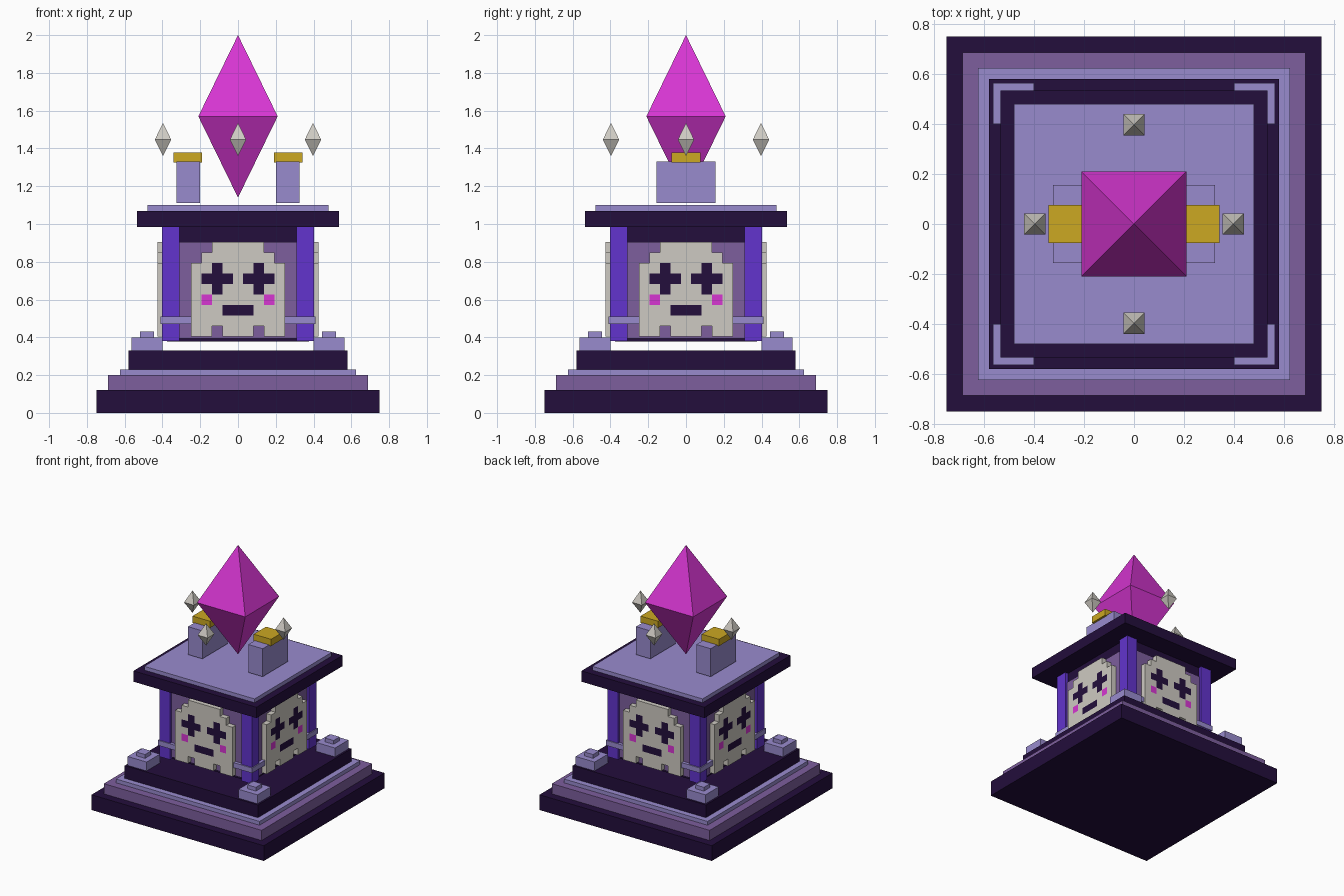
import bpy, bmesh, math
from mathutils import Matrix

if "Cube" in bpy.data.objects:
    bpy.data.objects.remove(bpy.data.objects["Cube"])


def material(name, r, g, b):
    lin = [((c / 255 + 0.055) / 1.055) ** 2.4 if c > 10 else c / 3295 for c in (r, g, b)]
    m = bpy.data.materials.new(name)
    m.diffuse_color = (*lin, 1)
    m.use_nodes = True
    m.node_tree.nodes["Principled BSDF"].inputs["Base Color"].default_value = m.diffuse_color
    return m


DARK = material("dark_stone", 35, 14, 60)
PURPLE = material("dusty_purple", 125, 94, 157)
LAVENDER = material("lavender", 153, 139, 206)
VIOLET = material("violet", 98, 52, 205)
BONE = material("bone", 206, 202, 194)
MAGENTA = material("magenta", 215, 54, 210)
GOLD = material("gold", 204, 168, 34)


def add_object(name, bm, *mats):
    bmesh.ops.recalc_face_normals(bm, faces=bm.faces[:])
    mesh = bpy.data.meshes.new(name)
    bm.to_mesh(mesh)
    bm.free()
    for m in mats:
        mesh.materials.append(m)
    obj = bpy.data.objects.new(name, mesh)
    bpy.context.collection.objects.link(obj)
    return obj


def box(name, mat, x, y, z):
    """Box from (min, max) ranges on each axis."""
    bm = bmesh.new()
    size = [r[1] - r[0] for r in (x, y, z)]
    mid = [(r[0] + r[1]) / 2 for r in (x, y, z)]
    bmesh.ops.create_cube(bm, size=1, matrix=Matrix.Translation(mid) @ Matrix.Diagonal((*size, 1)))
    return add_object(name, bm, mat)


def slab(name, mat, half, z0, z1):
    return box(name, mat, (-half, half), (-half, half), (z0, z1))


def crystal(name, mat, x, y, half, z0, zm, z1):
    """Square double pyramid."""
    bm = bmesh.new()
    ring = [bm.verts.new((x + sx * half, y + sy * half, zm))
            for sx, sy in ((-1, -1), (1, -1), (1, 1), (-1, 1))]
    for z in (z0, z1):
        tip = bm.verts.new((x, y, z))
        for i in range(4):
            bm.faces.new((ring[i], ring[(i + 1) % 4], tip))
    return add_object(name, bm, mat)


# Stepped base
slab("base_step", DARK, 0.75, 0, 0.12)
slab("middle_step", PURPLE, 0.687, 0.12, 0.20)
slab("trim_step", LAVENDER, 0.625, 0.20, 0.23)
slab("upper_step", DARK, 0.58, 0.23, 0.33)

# Floating chamber, with its band and roof
slab("chamber_core", DARK, 0.375, 0.378, 0.985)
slab("chamber_walls", PURPLE, 0.385, 0.395, 0.905)
slab("chamber_band", LAVENDER, 0.41, 0.47, 0.51)
slab("roof", DARK, 0.535, 0.985, 1.07)
slab("roof_top", LAVENDER, 0.48, 1.07, 1.10)


def span(s, a, b):
    return tuple(sorted((s * a, s * b)))


# Corner blocks and pillars
for sx in (-1, 1):
    for sy in (-1, 1):
        box("corner_block", LAVENDER, span(sx, 0.40, 0.565), span(sy, 0.40, 0.565), (0.33, 0.40))
        box("corner_cap", LAVENDER, span(sx, 0.445, 0.52), span(sy, 0.445, 0.52), (0.40, 0.43))
        box("pillar", VIOLET, span(sx, 0.31, 0.402), span(sy, 0.31, 0.402), (0.38, 0.985))

# Pixel mask on each wall: b bone, d dark, m magenta
ROWS = ["..bbbbb..",
        ".bbbbbbb.",
        "bbdbbbdbb",
        "bdddbdddb",
        "bbdbbbdbb",
        "bmbbbbbmb",
        "bbbdddbbb",
        "bbbbbbbbb",
        "bb.bbb.bb"]
PX = 0.0555
bm = bmesh.new()
for r, row in enumerate(ROWS):
    for c, key in enumerate(row):
        if key == ".":
            continue
        x, z = (c - 4.5) * PX, 0.905 - (r + 1) * PX
        f = bm.faces.new([bm.verts.new((x + dx * PX, -0.38, z + dz * PX))
                          for dx, dz in ((0, 0), (1, 0), (1, 1), (0, 1))])
        f.material_index = "bdm".index(key)
bmesh.ops.remove_doubles(bm, verts=bm.verts[:], dist=0.001)
out = bmesh.ops.extrude_face_region(bm, geom=bm.faces[:], use_keep_orig=True)["geom"]
bmesh.ops.translate(bm, vec=(0, -0.045, 0),
                    verts=[v for v in out if isinstance(v, bmesh.types.BMVert)])
mask = add_object("wall_mask", bm, BONE, DARK, MAGENTA)
for i in range(1, 4):
    copy = bpy.data.objects.new("wall_mask", mask.data)
    copy.rotation_euler.z = i * math.pi / 2
    bpy.context.collection.objects.link(copy)

# Crystal holders on the roof
for s in (-1, 1):
    box("holder", LAVENDER, span(s, 0.20, 0.325), (-0.157, 0.157), (1.11, 1.33))
    box("holder_cap", GOLD, span(s, 0.19, 0.342), (-0.077, 0.077), (1.325, 1.378))

# Floating crystals
crystal("main_crystal", MAGENTA, 0, 0, 0.21, 1.14, 1.57, 2.0)
for x, y in ((0.397, 0), (-0.397, 0), (0, 0.397), (0, -0.397)):
    crystal("small_crystal", BONE, x, y, 0.043, 1.36, 1.447, 1.535)
